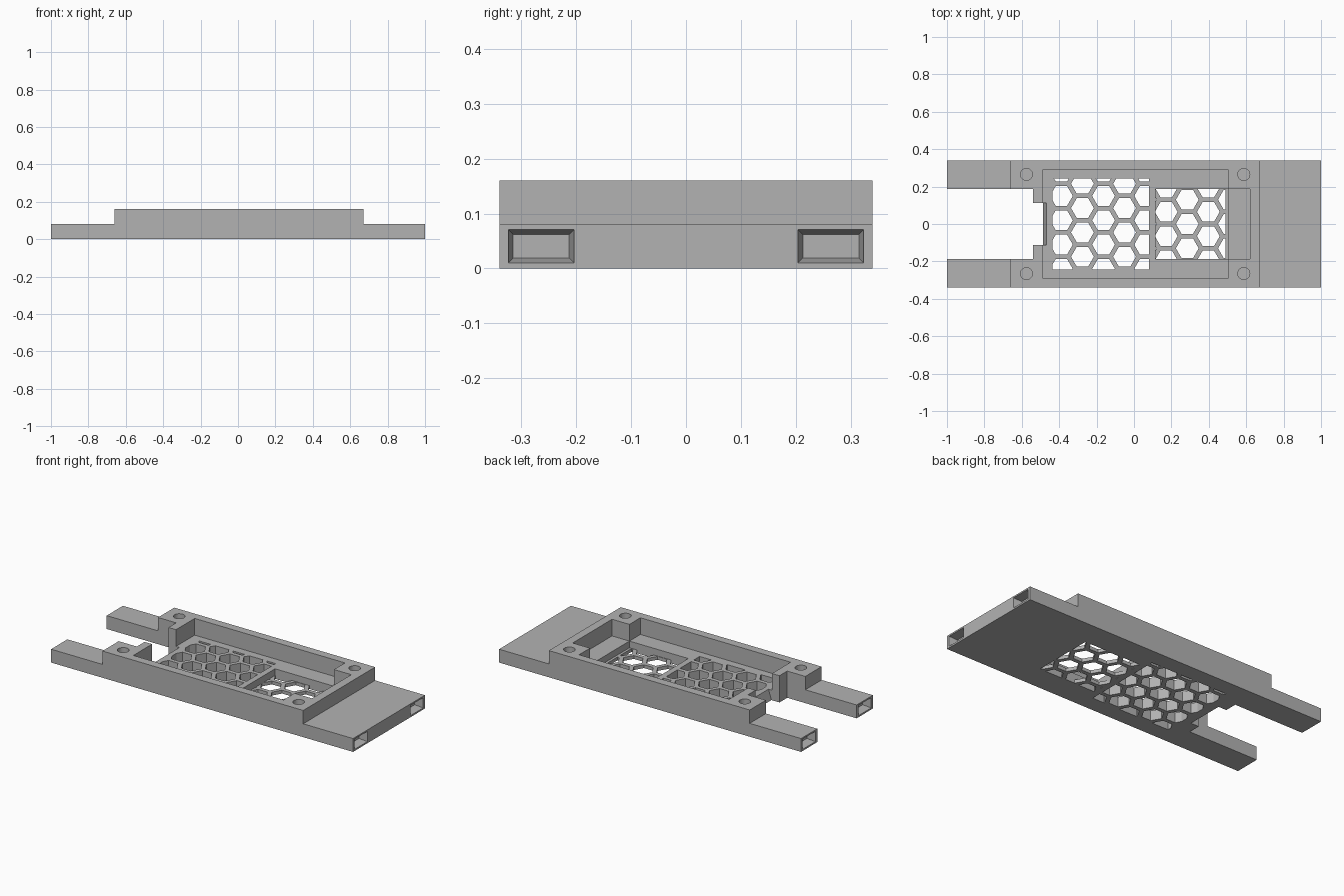
import bpy, bmesh, math
from mathutils import Vector

cube = bpy.data.objects.get("Cube")
if cube:
    bpy.data.objects.remove(cube)

grey = bpy.data.materials.new("plain grey")
grey.use_nodes = True
colour = (0.45, 0.45, 0.45, 1)
grey.diffuse_color = colour
grey.node_tree.nodes["Principled BSDF"].inputs["Base Color"].default_value = colour


def finish(bm, name):
    bmesh.ops.recalc_face_normals(bm, faces=bm.faces)
    mesh = bpy.data.meshes.new(name)
    bm.to_mesh(mesh)
    bm.free()
    mesh.materials.append(grey)
    obj = bpy.data.objects.new(name, mesh)
    bpy.context.collection.objects.link(obj)
    return obj


def extrude_face(bm, points, offset):
    face = bm.faces.new([bm.verts.new(p) for p in points])
    new = bmesh.ops.extrude_face_region(bm, geom=[face])["geom"]
    bmesh.ops.translate(bm, vec=offset, verts=[v for v in new if isinstance(v, bmesh.types.BMVert)])


def side_prism(name, profile, half_width):
    """Extrude an x-z profile across the width."""
    bm = bmesh.new()
    extrude_face(bm, [(x, -half_width, z) for x, z in profile], (0, 2 * half_width, 0))
    return finish(bm, name)


def box(x0, x1, half_width, z0, z1=0.3):
    return side_prism("cutter", [(x0, z0), (x1, z0), (x1, z1), (x0, z1)], half_width)


def cut(target, cutter):
    mod = target.modifiers.new("cut", 'BOOLEAN')
    mod.operation, mod.solver, mod.object = 'DIFFERENCE', 'EXACT', cutter
    with bpy.context.temp_override(object=target, active_object=target):
        bpy.ops.object.modifier_apply(modifier=mod.name)
    bpy.data.objects.remove(cutter)


def hex_grid(x0, x1, half_width, cx, cy, pitch, radius):
    """Hexagonal prisms clipped to a rectangle."""
    bm = bmesh.new()
    for i in range(-5, 6):
        for j in range(-5, 6):
            x = cx + i * pitch * math.sqrt(3) / 2
            y = cy + (j + (i % 2) / 2) * pitch
            bm.faces.new([bm.verts.new((x + radius * math.cos(k * math.pi / 3),
                                        y + radius * math.sin(k * math.pi / 3), -0.1)) for k in range(6)])
    for co, no in (((x0, 0, 0), (-1, 0, 0)), ((x1, 0, 0), (1, 0, 0)),
                   ((0, -half_width, 0), (0, -1, 0)), ((0, half_width, 0), (0, 1, 0))):
        bmesh.ops.bisect_plane(bm, geom=bm.verts[:] + bm.edges[:] + bm.faces[:],
                               plane_co=co, plane_no=no, clear_outer=True)
    new = bmesh.ops.extrude_face_region(bm, geom=bm.faces[:])["geom"]
    bmesh.ops.translate(bm, vec=(0, 0, 0.3), verts=[v for v in new if isinstance(v, bmesh.types.BMVert)])
    return finish(bm, "cutter")


def socket(end, side):
    """Tapered rectangular socket in the end of a rail."""
    bm = bmesh.new()
    rings = []
    for x, inset in ((1.0, 0), (0.95, 0.009)):
        y0, y1, z0, z1 = 0.204 + inset, 0.324 - inset, 0.01 + inset, 0.071 - inset
        rings.append([bm.verts.new((end * x, side * y, z))
                      for y, z in ((y0, z0), (y1, z0), (y1, z1), (y0, z1))])
    bm.faces.new(rings[0])
    bm.faces.new(rings[1])
    for k in range(4):
        n = (k + 1) % 4
        bm.faces.new((rings[0][k], rings[0][n], rings[1][n], rings[1][k]))
    return finish(bm, "cutter")


def screw_hole(x, y):
    bm = bmesh.new()
    bmesh.ops.create_cone(bm, cap_ends=True, segments=32, radius1=0.032, radius2=0.032, depth=0.2)
    bmesh.ops.translate(bm, vec=(x, y, 0.16), verts=bm.verts)
    return finish(bm, "cutter")


# Stepped tray body
tray = side_prism("tray_body", [(-1, 0), (1, 0), (1, 0.08), (0.67, 0.08), (0.67, 0.16),
                                (-0.66, 0.16), (-0.66, 0.08), (-1, 0.08)], 0.34)

# Board pocket, deep bay and its end notch
cut(tray, box(-0.49, 0.505, 0.29, 0.06))
cut(tray, box(0.115, 0.505, 0.186, 0.02))
cut(tray, box(0.45, 0.62, 0.186, 0.06))

# Slot between the rails and the sloped connector opening
cut(tray, box(-1.2, -0.54, 0.186, -0.1))
cut(tray, side_prism("cutter", [(-0.6, -0.1), (-0.487, -0.1), (-0.487, 0), (-0.467, 0.06),
                                (-0.467, 0.3), (-0.6, 0.3)], 0.113))

# Honeycomb vents
cut(tray, hex_grid(-0.437, 0.08, 0.243, -0.163, 0.02, 0.13, 0.061))
cut(tray, hex_grid(0.115, 0.49, 0.186, 0.285, 0.0, 0.13, 0.061))

# Corner screw holes and rail sockets
for side in (-1, 1):
    for x in (-0.575, 0.587):
        cut(tray, screw_hole(x, side * 0.265))
    for end in (-1, 1):
        cut(tray, socket(end, side))
